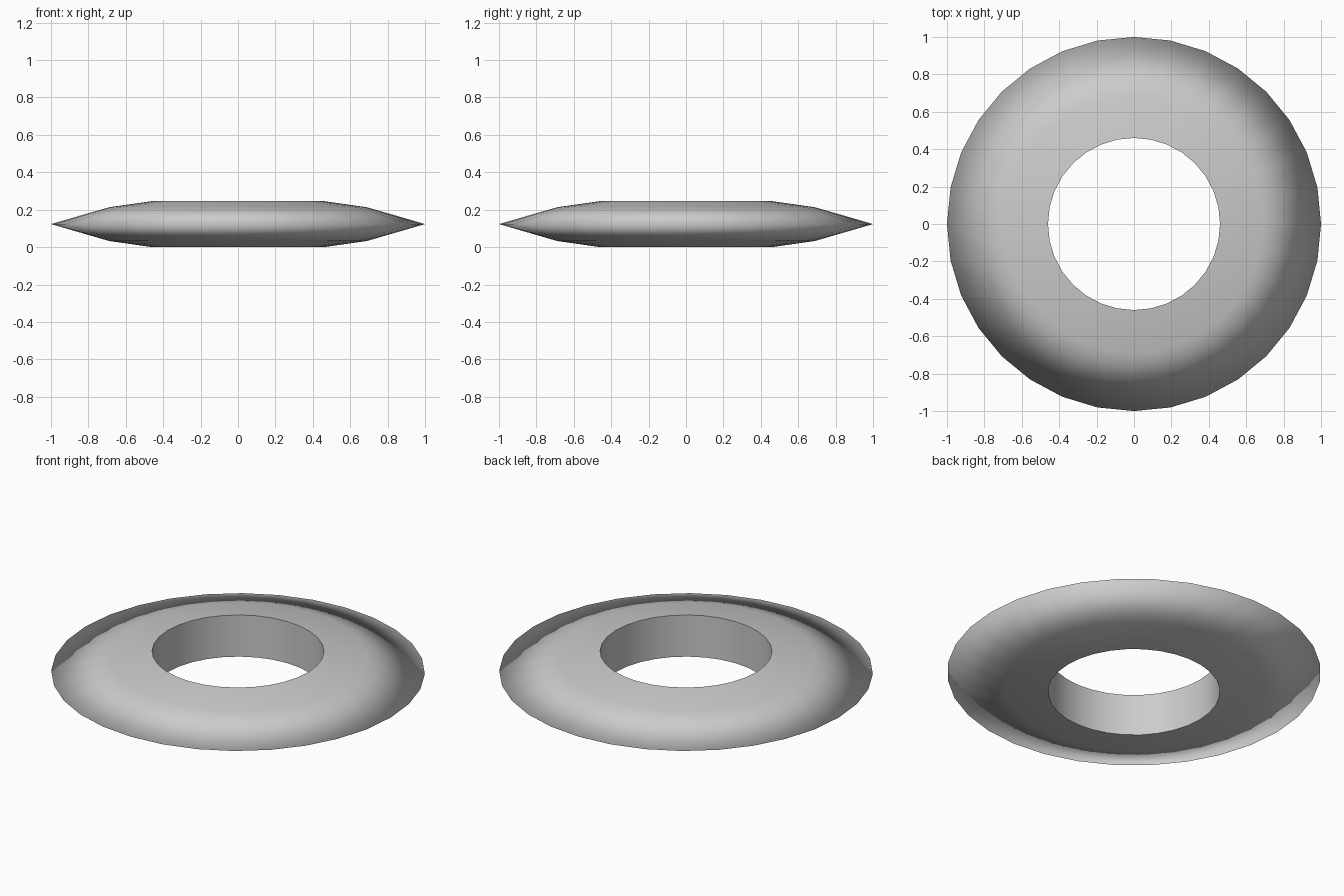
import bpy, bmesh, math

if "Cube" in bpy.data.objects:
    bpy.data.objects.remove(bpy.data.objects["Cube"])

SEGMENTS = 32
# cross-section (radius, height), inner bore first and last
PROFILE = [(0.46, 0.0), (0.69, 0.033), (1.0, 0.123), (0.69, 0.213), (0.46, 0.246)]

# ring body: spin the cross-section around z
bm = bmesh.new()
rings = []
for r, z in PROFILE:
    rings.append([bm.verts.new((r * math.cos(2 * math.pi * i / SEGMENTS),
                                r * math.sin(2 * math.pi * i / SEGMENTS), z))
                  for i in range(SEGMENTS)])
for k, lower in enumerate(rings):
    upper = rings[(k + 1) % len(rings)]
    for i in range(SEGMENTS):
        j = (i + 1) % SEGMENTS
        bm.faces.new((lower[i], lower[j], upper[j], upper[i])).smooth = True
bmesh.ops.recalc_face_normals(bm, faces=bm.faces)

# crisp edges only around the bore, soft everywhere else
bore = set(rings[0]), set(rings[-1])
for e in bm.edges:
    e.smooth = not any(set(e.verts) <= loop for loop in bore)

mesh = bpy.data.meshes.new("ring")
bm.to_mesh(mesh)
bm.free()
bpy.context.collection.objects.link(bpy.data.objects.new("ring", mesh))
